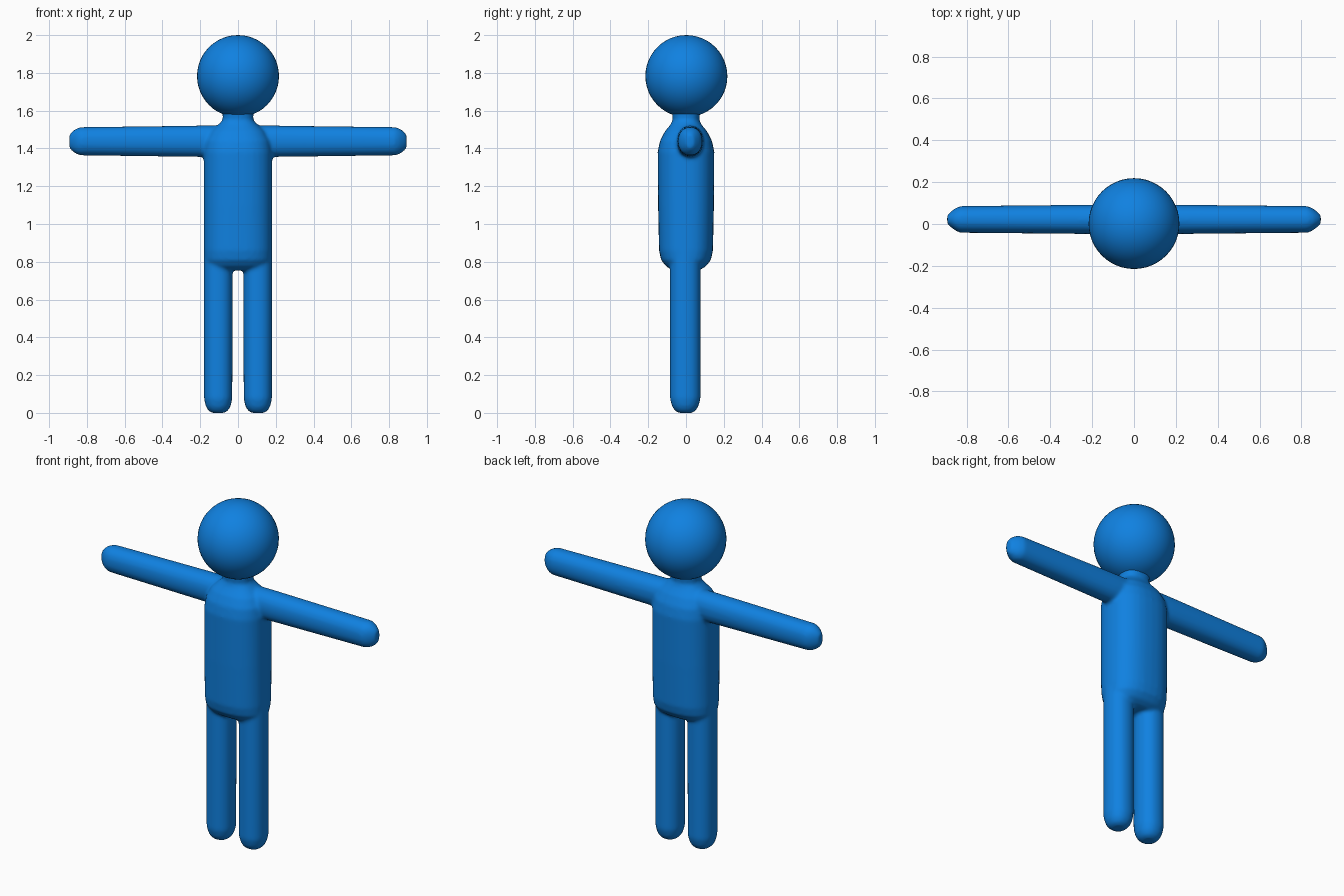
import bpy, bmesh, math
from mathutils import Vector

cube = bpy.data.objects.get("Cube")
if cube:
    bpy.data.objects.remove(cube, do_unlink=True)

blue = bpy.data.materials.new("blue")
blue.use_nodes = True
blue.diffuse_color = (0.005, 0.22, 0.75, 1)
blue.node_tree.nodes["Principled BSDF"].inputs["Base Color"].default_value = blue.diffuse_color

SIDES = 32


def finish(name, bm):
    """Turn a bmesh into a smooth blue object."""
    bmesh.ops.recalc_face_normals(bm, faces=bm.faces)
    for face in bm.faces:
        face.smooth = True
    mesh = bpy.data.meshes.new(name)
    bm.to_mesh(mesh)
    bm.free()
    mesh.materials.append(blue)
    obj = bpy.data.objects.new(name, mesh)
    bpy.context.collection.objects.link(obj)
    return obj


def ring_value(value, power):
    return math.copysign(abs(value) ** (2 / power), value)


def loft(bm, sections, place, power=2.2):
    """Capped tube through (distance, radius_a, radius_b) sections."""
    rings = []
    for dist, ra, rb in sections:
        ring = []
        for i in range(SIDES):
            t = math.tau * i / SIDES
            a = ra * ring_value(math.cos(t), power)
            b = rb * ring_value(math.sin(t), power)
            ring.append(bm.verts.new(place(dist, a, b)))
        rings.append(ring)
    for low, high in zip(rings, rings[1:]):
        for i in range(SIDES):
            j = (i + 1) % SIDES
            bm.faces.new((low[i], low[j], high[j], high[i]))
    bm.faces.new(rings[0][::-1])
    bm.faces.new(rings[-1])


body = bmesh.new()

# Torso, shoulders and neck
torso = [(0.755, 0.13, 0.07), (0.775, 0.165, 0.105), (0.81, 0.178, 0.132),
         (0.86, 0.181, 0.143), (1.1, 0.181, 0.148), (1.38, 0.181, 0.15),
         (1.44, 0.172, 0.138), (1.49, 0.145, 0.112), (1.525, 0.105, 0.083),
         (1.55, 0.08, 0.07), (1.64, 0.085, 0.08)]
loft(body, torso, lambda d, a, b: Vector((a, b, d)), 2.4)

# Arms and legs, mirrored
arm = [(0.05, 0.07, 0.083), (0.2, 0.07, 0.083), (0.83, 0.064, 0.075),
       (0.855, 0.053, 0.068), (0.877, 0.036, 0.053), (0.893, 0.02, 0.035)]
leg = [(0, 0.034, 0.036), (0.012, 0.052, 0.055), (0.035, 0.066, 0.07),
       (0.075, 0.075, 0.081), (0.5, 0.076, 0.081), (0.86, 0.076, 0.081)]
for side in (-1, 1):
    loft(body, arm, lambda d, a, b: Vector((side * d, 0.022 + a, 1.438 + b)))
    loft(body, leg, lambda d, a, b: Vector((side * (0.105 + a), b - 0.004, d)))

# Blend the body parts into one skin with soft creases
body_obj = finish("body", body)
remesh = body_obj.modifiers.new("merge", 'REMESH')
remesh.mode = 'VOXEL'
remesh.voxel_size = 0.01
remesh.use_smooth_shade = True
soften = body_obj.modifiers.new("soften", 'SMOOTH')
soften.factor = 0.5
soften.iterations = 6

# Head
head = bmesh.new()
bmesh.ops.create_uvsphere(head, u_segments=48, v_segments=24, radius=0.217)
bmesh.ops.translate(head, verts=head.verts, vec=(0, 0.002, 1.783))
finish("head", head)
